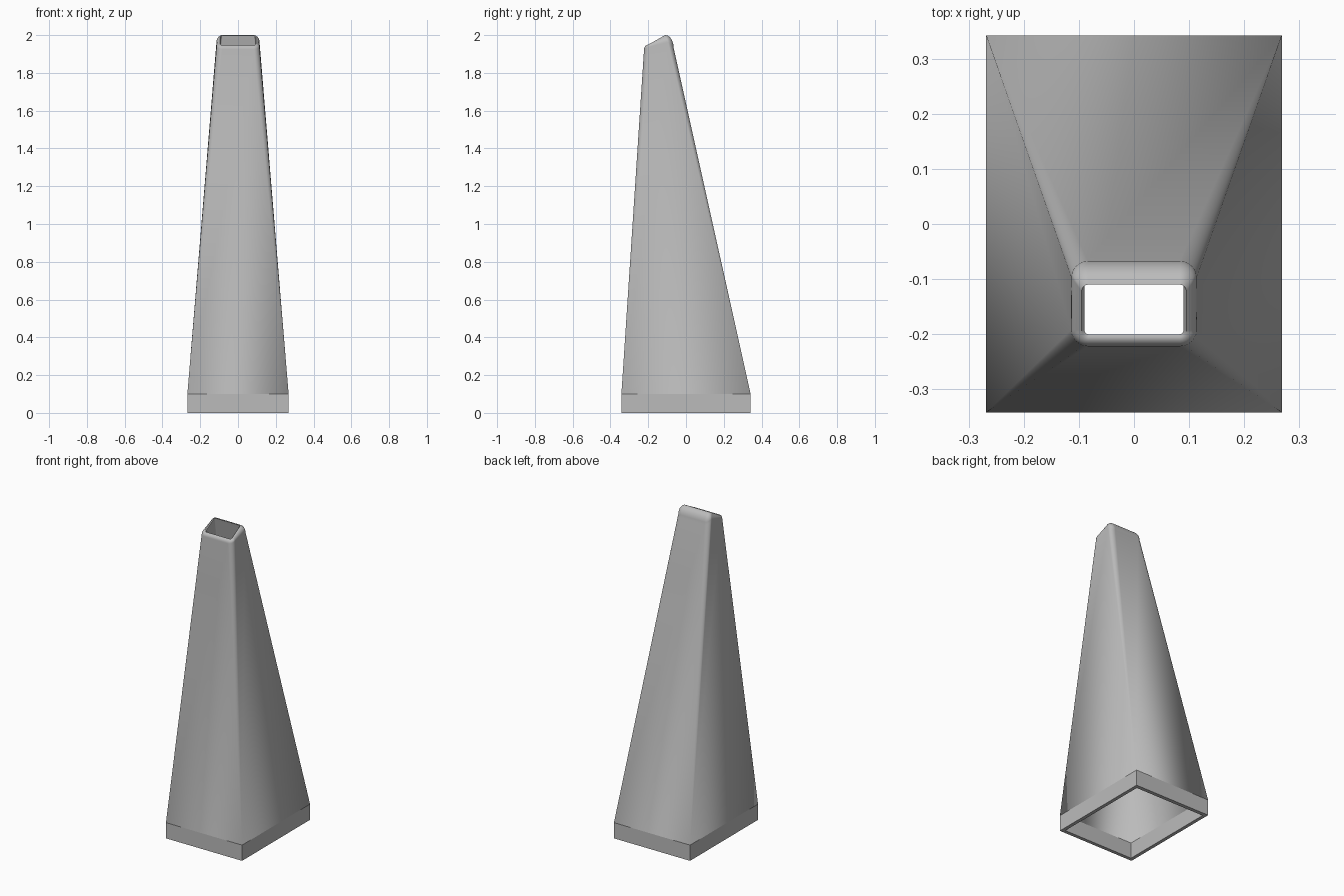
import bpy, bmesh
from math import sin, cos, pi, radians

cube = bpy.data.objects.get("Cube")
if cube:
    bpy.data.objects.remove(cube, do_unlink=True)

SEG = 6      # segments per rounded corner
FILLET = 6   # steps of the rounded rim


def ring(half_x, front, back, radius, height):
    """Rounded rectangle; height is a function of y."""
    corners = [(half_x, back, 0), (-half_x, back, 1), (-half_x, front, 2), (half_x, front, 3)]
    points = []
    for cx, cy, quarter in corners:
        ox = cx - radius if cx > 0 else cx + radius
        oy = cy - radius if cy == back else cy + radius
        for i in range(SEG + 1):
            a = (quarter + i / SEG) * pi / 2
            x, y = ox + radius * cos(a), oy + radius * sin(a)
            points.append((x, y, height(y)))
    return points


def level(z):
    return lambda y: z


def shoulder(y):
    # Slanted edge below the rim, dropping off towards the back
    return min(1.925 + 0.45 * (y + 0.222), 1.935 - 0.9 * (y + 0.066))


def mouth(y):
    # Slanted plane of the opening
    return 1.947 + 0.56 * (y + 0.205)


# Outer skin: straight skirt, then tapering walls with growing corner radius
rings = [ring(0.268, -0.342, 0.342, 0, level(0)),
         ring(0.268, -0.342, 0.342, 0, level(0.1))]

# Rounded rim, from wall to opening
wall = ring(0.114, -0.222, -0.066, 0.03, shoulder)
lip = ring(0.095, -0.205, -0.11, 0.012, mouth)
for step in range(FILLET + 1):
    t = step / FILLET * pi / 2
    rings.append([(a[0] + (b[0] - a[0]) * (1 - cos(t)),
                   a[1] + (b[1] - a[1]) * (1 - cos(t)),
                   a[2] + (b[2] - a[2]) * sin(t)) for a, b in zip(wall, lip)])

# Inner skin
rings += [ring(0.09, -0.2, -0.107, 0.008, lambda y: mouth(y) - 0.004),
          ring(0.246, -0.32, 0.318, 0, level(0.1)),
          ring(0.246, -0.32, 0.318, 0, level(0))]

# Bridge all rings into one closed hollow shell
bm = bmesh.new()
loops = [[bm.verts.new(p) for p in r] for r in rings]
count = len(loops[0])
for k, lower in enumerate(loops):
    upper = loops[(k + 1) % len(loops)]
    for i in range(count):
        j = (i + 1) % count
        bm.faces.new((lower[i], lower[j], upper[j], upper[i]))
bmesh.ops.remove_doubles(bm, verts=bm.verts, dist=0.0001)
bmesh.ops.recalc_face_normals(bm, faces=bm.faces)

mesh = bpy.data.meshes.new("tapered_duct")
bm.to_mesh(mesh)
bm.free()
duct = bpy.data.objects.new("tapered_duct", mesh)
bpy.context.collection.objects.link(duct)

# Plain grey material
grey = bpy.data.materials.new("plain_grey")
grey.use_nodes = True
colour = (0.5, 0.5, 0.5, 1)
grey.diffuse_color = colour
grey.node_tree.nodes["Principled BSDF"].inputs["Base Color"].default_value = colour
mesh.materials.append(grey)

# Smooth rounding with flat main walls and a crisp skirt crease
bpy.ops.object.select_all(action='DESELECT')
duct.select_set(True)
bpy.context.view_layer.objects.active = duct
bpy.ops.object.shade_smooth_by_angle(angle=radians(35))
for edge in mesh.edges:
    if all(abs(mesh.vertices[v].co.z - 0.1) < 0.001 for v in edge.vertices):
        edge.use_edge_sharp = True
weighted = duct.modifiers.new("flat_walls", 'WEIGHTED_NORMAL')
weighted.keep_sharp = True
